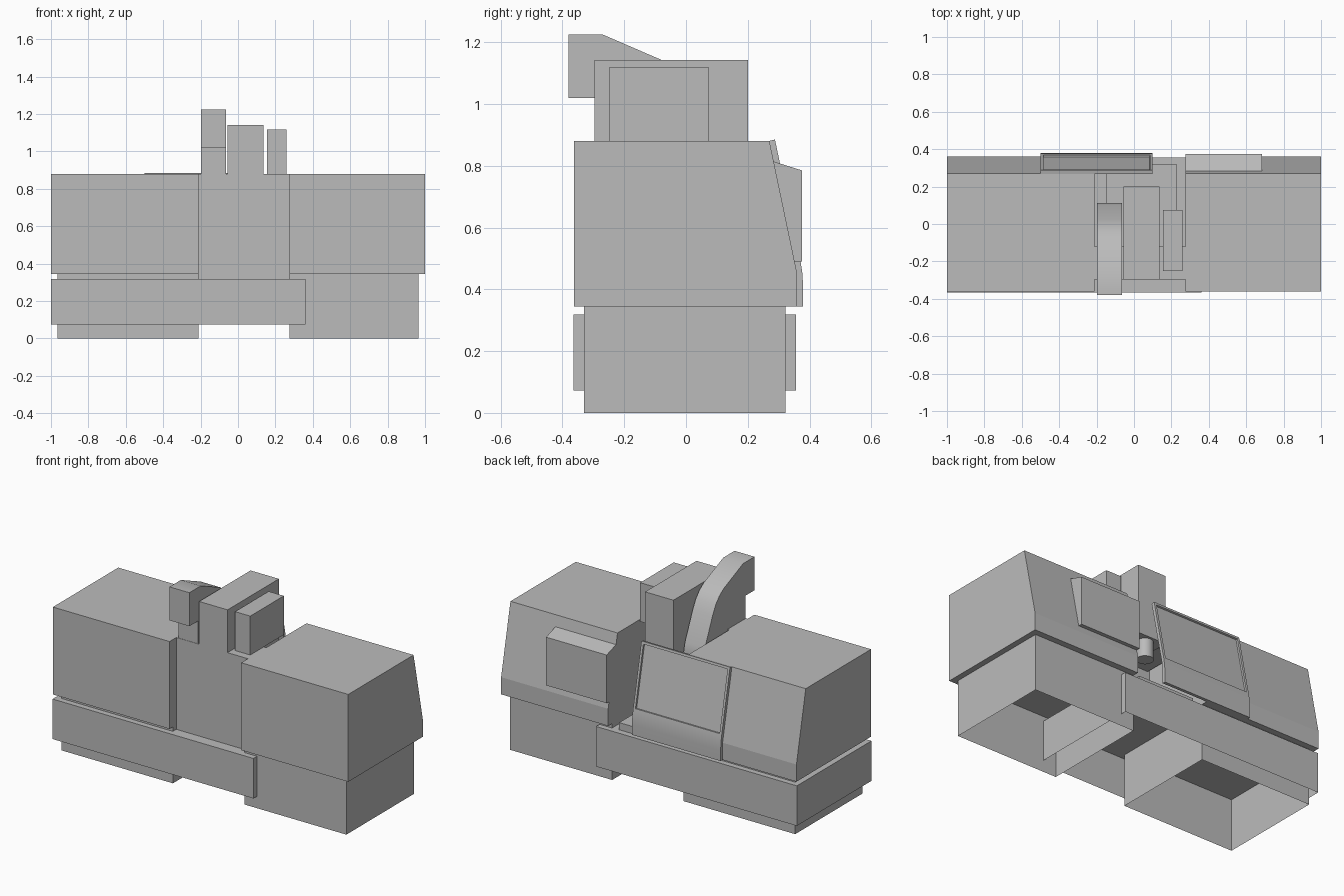
import bpy
import bmesh
import math

default = bpy.data.objects.get("Cube")
if default:
    bpy.data.objects.remove(default, do_unlink=True)

GREY = (0.5, 0.5, 0.5, 1.0)
grey = bpy.data.materials.new("machine_grey")
grey.use_nodes = True
grey.diffuse_color = GREY
grey.node_tree.nodes["Principled BSDF"].inputs["Base Color"].default_value = GREY


def finish(name, bm, smooth=None):
    """Turn a bmesh into a named, coloured object."""
    bmesh.ops.recalc_face_normals(bm, faces=bm.faces)
    mesh = bpy.data.meshes.new(name)
    bm.to_mesh(mesh)
    bm.free()
    mesh.materials.append(grey)
    obj = bpy.data.objects.new(name, mesh)
    bpy.context.collection.objects.link(obj)
    if smooth:
        bpy.ops.object.select_all(action='DESELECT')
        obj.select_set(True)
        bpy.context.view_layer.objects.active = obj
        bpy.ops.object.shade_smooth_by_angle(angle=math.radians(smooth))
    return obj


def extrude_x(profile, x0, x1):
    """Extrude a (y, z) profile from x0 to x1."""
    bm = bmesh.new()
    face = bm.faces.new([bm.verts.new((x0, y, z)) for y, z in profile])
    new = bmesh.ops.extrude_face_region(bm, geom=[face])["geom"]
    verts = [v for v in new if isinstance(v, bmesh.types.BMVert)]
    bmesh.ops.translate(bm, verts=verts, vec=(x1 - x0, 0, 0))
    bmesh.ops.recalc_face_normals(bm, faces=bm.faces)
    return bm


def box(name, xs, ys, zs, open_bottom=False):
    (y0, y1), (z0, z1) = ys, zs
    bm = extrude_x([(y0, z0), (y1, z0), (y1, z1), (y0, z1)], *xs)
    if open_bottom:
        low = [f for f in bm.faces if f.normal.z < -0.9]
        bmesh.ops.delete(bm, geom=low, context='FACES')
    finish(name, bm)


# Two enclosure halves with a sloping back, each on a hollow base
housing = [(-0.362, 0.345), (-0.362, 0.88), (0.27, 0.88), (0.36, 0.45), (0.36, 0.345)]
for side, hx, bx in (("right", (-1, -0.21), (-0.965, -0.21)),
                     ("left", (0.275, 1), (0.275, 0.965))):
    finish(side + "_housing", extrude_x(housing, *hx))
    box(side + "_base", bx, (-0.33, 0.322), (0, 0.345), open_bottom=True)

# Hollow coolant tray running through the bases
box("coolant_tray", (-1, 0.36), (-0.365, 0.356), (0.073, 0.318), open_bottom=True)

# Middle column, work table and machining head
box("column", (-0.21, 0.275), (-0.297, -0.12), (0.318, 0.88))
box("work_table", (-0.15, 0.23), (-0.12, 0.318), (0.318, 0.362))
box("machining_head", (-0.055, 0.137), (-0.297, 0.2), (0.72, 1.142))
box("motor_box", (0.155, 0.258), (-0.25, 0.075), (0.88, 1.118))

# Round spindle under the head
bm = bmesh.new()
bmesh.ops.create_cone(bm, cap_ends=True, segments=32, radius1=0.047,
                      radius2=0.047, depth=0.13)
bmesh.ops.translate(bm, verts=bm.verts, vec=(0.04, 0.14, 0.675))
finish("spindle", bm, smooth=35)

# Curved cable duct beside the head
duct = [(-0.38, 1.02), (-0.38, 1.225), (-0.27, 1.225), (-0.08, 1.143),
        (-0.04, 1.115), (-0.005, 1.075), (0.025, 1.02), (0.1, 0.85),
        (0.112, 0.8), (0.112, 0.74), (-0.12, 0.74), (-0.12, 0.88),
        (-0.295, 0.88), (-0.295, 1.02)]
finish("cable_duct", extrude_x(duct, -0.198, -0.063), smooth=30)

# Electrical box on the sloping back
cabinet = [(0.283, 0.814), (0.375, 0.785), (0.375, 0.49), (0.35, 0.49)]
finish("electrical_box", extrude_x(cabinet, 0.275, 0.685))

# Sliding door with a recessed pane
door = [(0.268, 0.88), (0.288, 0.885), (0.371, 0.49), (0.377, 0.45),
        (0.379, 0.41), (0.379, 0.345), (0.36, 0.345), (0.36, 0.45)]
bm = extrude_x(door, -0.5, 0.1)
pane = max((f for f in bm.faces if f.normal.y > 0.5), key=lambda f: f.calc_area())
bmesh.ops.inset_region(bm, faces=[pane], thickness=0.015, use_even_offset=True)
bmesh.ops.inset_region(bm, faces=[pane], thickness=0.002, depth=-0.01)
finish("sliding_door", bm, smooth=20)
